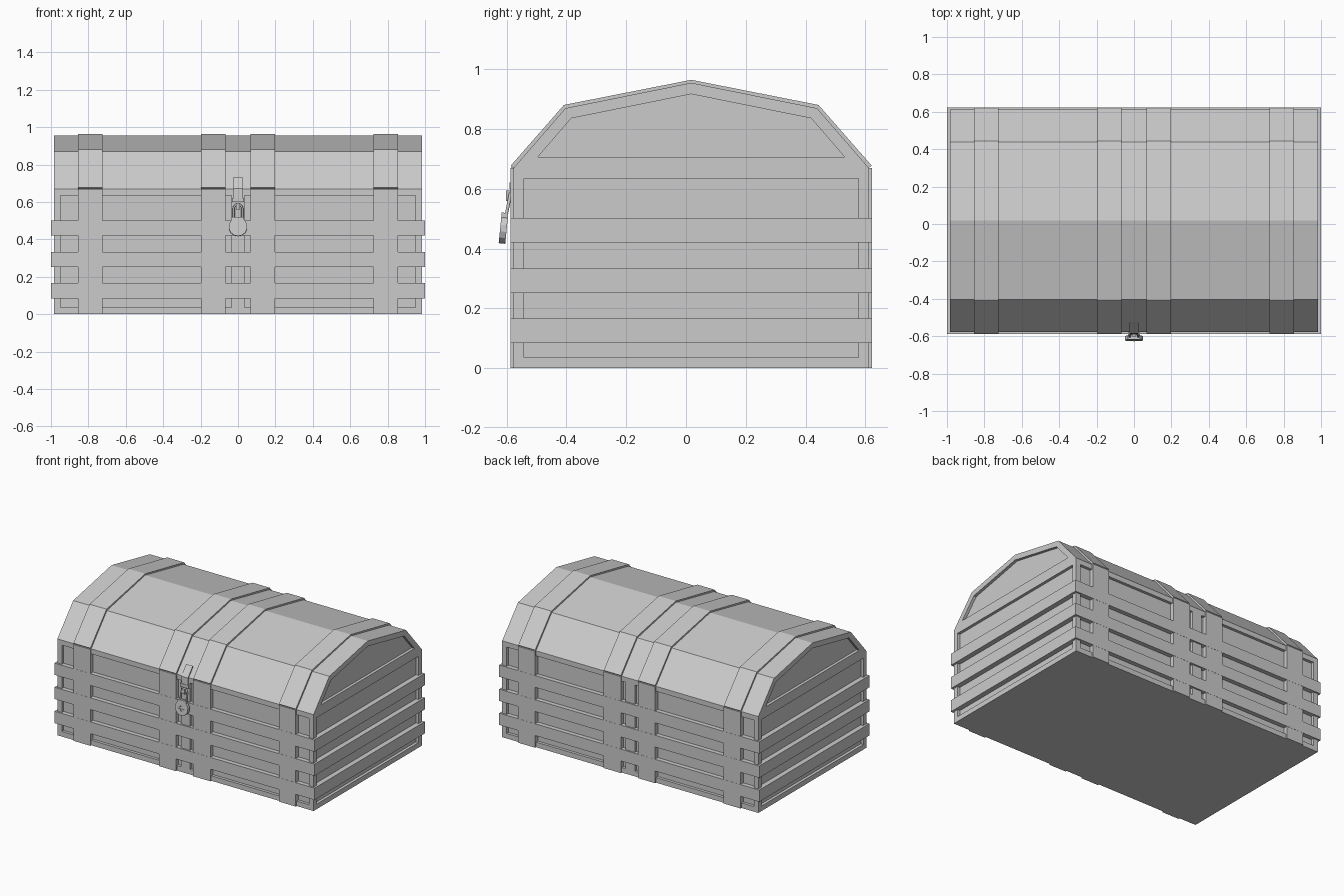
import bpy, bmesh, math
from mathutils import Matrix, Vector

if "Cube" in bpy.data.objects:
    bpy.data.objects.remove(bpy.data.objects["Cube"])

YC = 0.0175  # chest centre in y (the lock sticks out in front)


def finish(bm, name):
    bmesh.ops.recalc_face_normals(bm, faces=bm.faces)
    me = bpy.data.meshes.new(name)
    bm.to_mesh(me)
    bm.free()
    ob = bpy.data.objects.new(name, me)
    bpy.context.collection.objects.link(ob)
    return ob


def box_bm(x0, x1, y0, y1, z0, z1):
    bm = bmesh.new()
    m = Matrix.Translation(((x0 + x1) / 2, (y0 + y1) / 2, (z0 + z1) / 2))
    bmesh.ops.create_cube(bm, size=1, matrix=m @ Matrix.Diagonal((x1 - x0, y1 - y0, z1 - z0, 1)))
    return bm


def box(name, *dims):
    return finish(box_bm(*dims), name)


def prism_bm(pts, a, b, axis):
    """Extrude a 2D outline along x (pts are y,z) or y (pts are x,z)."""
    bm = bmesh.new()
    put = (lambda p: (a, p[0], p[1])) if axis == 'x' else (lambda p: (p[0], a, p[1]))
    f = bm.faces.new([bm.verts.new(put(p)) for p in pts])
    r = bmesh.ops.extrude_face_region(bm, geom=[f])
    d = Vector((b - a, 0, 0)) if axis == 'x' else Vector((0, b - a, 0))
    bmesh.ops.translate(bm, vec=d, verts=[v for v in r['geom'] if isinstance(v, bmesh.types.BMVert)])
    bmesh.ops.recalc_face_normals(bm, faces=bm.faces)
    return bm


def recess(bm, test, rim, depth):
    """Sink a panel into every face whose normal passes the test."""
    bm.normal_update()
    faces = [f for f in bm.faces if test(f.normal)]
    bmesh.ops.inset_individual(bm, faces=faces, thickness=rim, use_even_offset=True)
    bm.normal_update()
    for f in bmesh.ops.extrude_discrete_faces(bm, faces=faces)['faces']:
        bmesh.ops.translate(bm, vec=-f.normal * depth, verts=f.verts)


# Chest body: sunk panels on the ends, two each on front and back
bm = box_bm(-0.985, 0.985, -0.577, 0.612, 0, 0.67)
recess(bm, lambda n: abs(n.x) > 0.9, 0.035, 0.02)
long_faces = [f for f in bm.faces if abs(f.normal.y) > 0.9 and f.calc_area() > 1]
edges = {e for f in bm.faces if f.calc_area() > 1 for e in f.edges}
big = [f for f in bm.faces if f.calc_area() > 1]
bmesh.ops.bisect_plane(bm, geom=big + list(edges) + list({v for f in big for v in f.verts}),
                       plane_co=(0, 0, 0), plane_no=(1, 0, 0))
bm.normal_update()
panels = [f for f in bm.faces if abs(f.normal.y) > 0.9 and f.calc_area() > 0.4]
bmesh.ops.inset_individual(bm, faces=panels, thickness=0.035, use_even_offset=True)
bm.normal_update()
for f in bmesh.ops.extrude_discrete_faces(bm, faces=panels)['faces']:
    bmesh.ops.translate(bm, vec=-f.normal * 0.02, verts=f.verts)
finish(bm, "chest_body")

# Faceted lid with sunk end panels
half = [(0.5945, 0.67), (0.421, 0.87), (0, 0.955)]
lid = [(YC - y, z) for y, z in half] + [(YC + y, z) for y, z in half[1::-1]]
bm = prism_bm(lid, -0.985, 0.985, 'x')
recess(bm, lambda n: abs(n.x) > 0.9, 0.037, 0.02)
finish(bm, "lid")

# Vertical straps on front and back, continuing over the lid
half = [(0.604, 0.678), (0.426, 0.881), (0, 0.965)]
outer = [(YC - y, z) for y, z in half] + [(YC + y, z) for y, z in half[1::-1]]
for i, (x0, x1) in enumerate([(-0.855, -0.725), (-0.198, -0.066), (0.066, 0.198), (0.725, 0.855)]):
    box(f"front_strap_{i}", x0, x1, -0.587, -0.55, 0, 0.67)
    box(f"back_strap_{i}", x0, x1, 0.585, 0.622, 0, 0.67)
    finish(prism_bm(outer + lid[::-1], x0, x1, 'x'), f"lid_strap_{i}")

# Horizontal bands wrapping the body
for i, z in enumerate((0.085, 0.252, 0.42)):
    box(f"band_{i}", -1, 1, -0.588, 0.623, z, z + 0.082)

# Hasp folded over the front edge of the lid
hasp = [(-0.526, 0.728), (-0.577, 0.668), (-0.579, 0.615),
        (-0.588, 0.615), (-0.586, 0.671), (-0.533, 0.735)]
finish(prism_bm(hasp, -0.025, 0.025, 'x'), "hasp")
box("hasp_end", -0.033, 0.033, -0.591, -0.577, 0.6, 0.622)
box("staple", -0.012, 0.012, -0.602, -0.57, 0.56, 0.595)

# Padlock: rounded body, cap, keyhole and shackle, hanging at a slight tilt
tilt = Matrix.Translation((0, -0.611, 0.467)) @ Matrix.Rotation(-0.1, 4, 'X')
outline = [(-0.032, 0.053), (0.032, 0.053), (0.032, 0.037)]
outline += [(0.05 * math.cos(a), 0.05 * math.sin(a))
            for a in (math.radians(40 - 26 * k) for k in range(11))]
lock = finish(prism_bm(outline, -0.011, 0.011, 'y'), "padlock_body")
w, r = 0.006, 0.02
cross = []
for k in range(4):
    c, s = math.cos(k * math.pi / 2), math.sin(k * math.pi / 2)
    cross += [(c * x - s * z, s * x + c * z) for x, z in ((r, -w), (r, w), (w, w))]
cut = finish(prism_bm(cross, -0.02, -0.006, 'y'), "keyhole_cutter")
cut.hide_render = True
cut.hide_viewport = True
mod = lock.modifiers.new("keyhole", 'BOOLEAN')
mod.object, mod.operation, mod.solver = cut, 'DIFFERENCE', 'EXACT'
lock.matrix_world = tilt
cut.matrix_world = tilt

cu = bpy.data.curves.new("shackle", 'CURVE')
cu.dimensions = '3D'
cu.bevel_depth, cu.bevel_resolution, cu.use_fill_caps = 0.006, 1, True
path = [(-0.023, 0.045)] + [(-0.023 * math.cos(a), 0.1 + 0.023 * math.sin(a))
                            for a in (math.pi * k / 6 for k in range(7))] + [(0.023, 0.045)]
sp = cu.splines.new('POLY')
sp.points.add(len(path) - 1)
for p, (x, z) in zip(sp.points, path):
    p.co = (x, 0, z, 1)
shackle = bpy.data.objects.new("shackle", cu)
bpy.context.collection.objects.link(shackle)
shackle.matrix_world = Matrix.Translation((0, -0.611, 0.467)) @ Matrix.Rotation(-0.2, 4, 'X')
